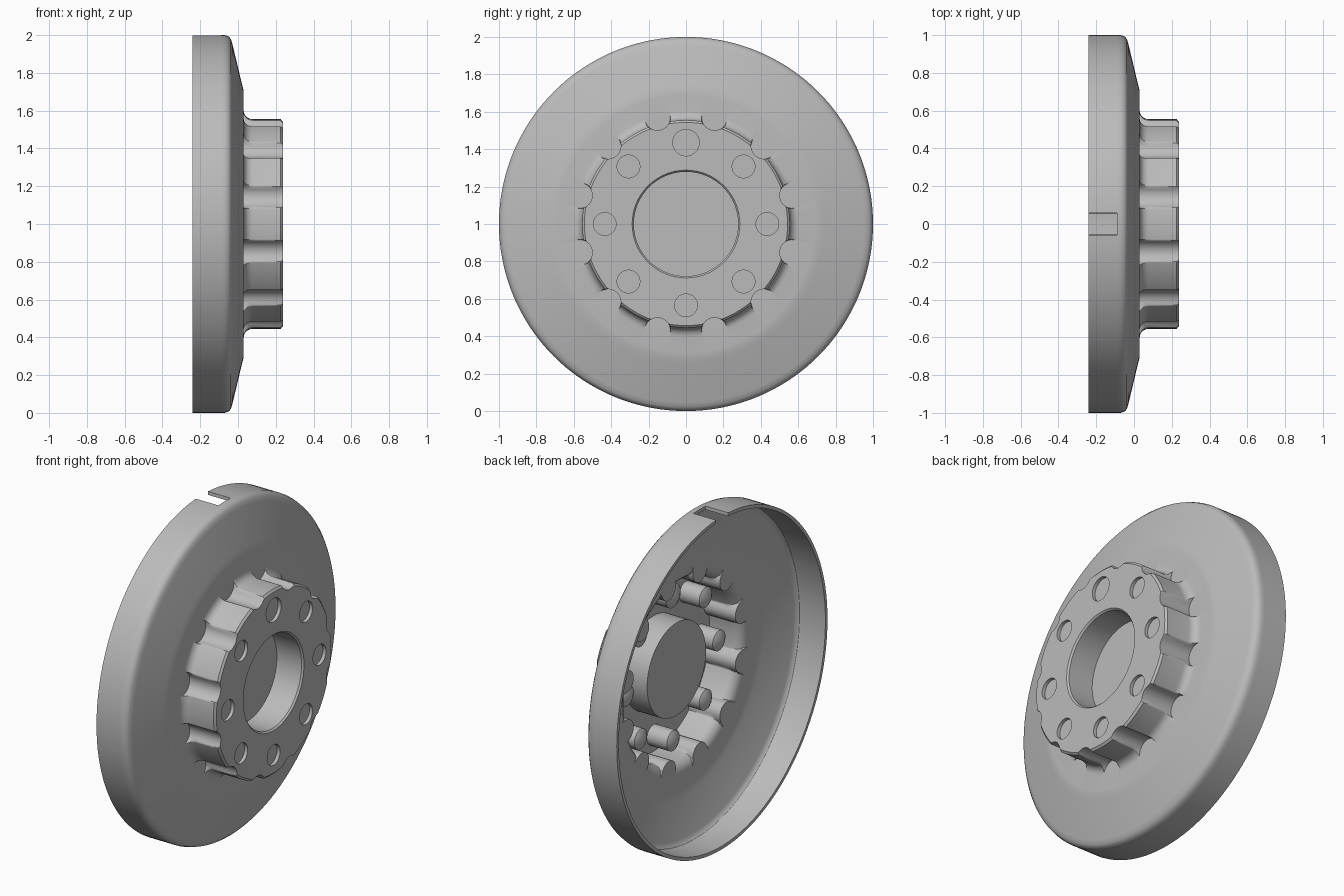
import bpy, bmesh, math
from math import sin, cos, pi, radians, atan2, hypot

cube = bpy.data.objects.get("Cube")
if cube:
    bpy.data.objects.remove(cube)

grey = bpy.data.materials.new("plain_grey")
grey.use_nodes = True
grey.diffuse_color = (0.5, 0.5, 0.5, 1)
grey.node_tree.nodes["Principled BSDF"].inputs["Base Color"].default_value = (0.5, 0.5, 0.5, 1)

WALL = 0.02            # sheet thickness
FACE_X = 0.237         # hub front face
TEETH = 12
SCALLOP_R, SCALLOP_AT = 0.069, 0.59
CUP_R = 0.288


def finish(name, bm):
    bmesh.ops.recalc_face_normals(bm, faces=bm.faces[:])
    mesh = bpy.data.meshes.new(name)
    bm.to_mesh(mesh)
    bm.free()
    obj = bpy.data.objects.new(name, mesh)
    mesh.materials.append(grey)
    bpy.context.collection.objects.link(obj)
    bpy.ops.object.select_all(action='DESELECT')
    obj.select_set(True)
    bpy.context.view_layer.objects.active = obj
    bpy.ops.object.shade_smooth_by_angle(angle=radians(33))
    return obj


def ring(bm, x, r, n, cy=0.0, cz=1.0):
    return [bm.verts.new((x, cy + r * cos(2 * pi * i / n), cz + r * sin(2 * pi * i / n)))
            for i in range(n)]


def bridge(bm, a, b):
    for i in range(len(a)):
        j = (i + 1) % len(a)
        bm.faces.new((a[i], a[j], b[j], b[i]))


def loop_edges(bm, loop):
    return [bm.edges.new((loop[i - 1], loop[i])) for i in range(len(loop))]


def fillet(radius, steps=5):
    """Concave blend between the dish and the hub wall."""
    return [(0.077 - radius * cos(pi / 2 * i / steps),
             0.602 - radius * sin(pi / 2 * i / steps)) for i in range(steps + 1)]


# Columns round the axis: (angle, scallop limit), finer inside each scallop
columns = []
for k in range(TEETH):
    base = 2 * pi * k / TEETH
    for d in (-7.6, -5.5, -3.3, 0, 3.3, 5.5, 7.6):
        columns.append((base + radians(d), 9.0))
    for i in range(13):
        phi = radians(-83 + 166 * i / 12)
        u, v = SCALLOP_AT - SCALLOP_R * cos(phi), SCALLOP_R * sin(phi)
        columns.append((base + pi / TEETH + atan2(v, u), hypot(u, v)))

# Profile (x, radius): inside of hub, inside of dish, lip, outside of dish, hub
inner = [(0.217, CUP_R - 0.009), (0.217, 0.535)]
inner += fillet(0.047 + WALL)[::-1]
inner += [(0.01, 0.69), (0.007, 0.715), (0.0, 0.742), (-0.05, 0.95),
          (-0.058, 0.968), (-0.07, 0.978), (-0.09, 0.98), (-0.24, 0.98)]
outer = [(-0.24, 1), (-0.09, 1), (-0.07, 1), (-0.05, 0.993), (-0.038, 0.98),
         (-0.03, 0.955), (0.02, 0.745), (0.028, 0.715), (0.03, 0.69)]
outer += fillet(0.047) + [(0.226, 0.555), (FACE_X, 0.543)]
profile = [(x, r, WALL) for x, r in inner] + [(x, r, 0) for x, r in outer]

bm = bmesh.new()
grid = []
for x, r, inset in profile:
    row = []
    for angle, limit in columns:
        rr = min(r, limit - inset) if 0.5 < r < 0.61 else r
        row.append(bm.verts.new((x, rr * cos(angle), 1 + rr * sin(angle))))
    grid.append(row)

# Skin the profile, leaving out the notch at the top of the rim
lip = len(inner)
per_tooth = len(columns) // TEETH
c0 = 3 * per_tooth + 2
c1 = c0 + 2
for p in range(len(grid) - 1):
    for c in range(len(columns)):
        if lip - 2 <= p <= lip and c0 <= c < c1:
            continue
        d = (c + 1) % len(columns)
        bm.faces.new((grid[p][c], grid[p][d], grid[p + 1][d], grid[p + 1][c]))

# Notch walls
for c in (c0, c1):
    bm.faces.new((grid[lip - 2][c], grid[lip - 1][c], grid[lip][c], grid[lip + 1][c]))
for c in range(c0, c1):
    bm.faces.new((grid[lip - 2][c], grid[lip - 2][c + 1],
                  grid[lip + 1][c + 1], grid[lip + 1][c]))

# Bolt sockets: (y, z, radius), the top one is wider
sockets = []
for k in range(8):
    a = k * pi / 4
    sockets.append((0.435 * cos(a), 1 + 0.435 * sin(a), 0.071 if k == 2 else 0.061))

# Hub face with its openings
last = grid[-1]
edges = [bm.edges.get((last[i - 1], last[i])) for i in range(len(last))]
edges += loop_edges(bm, ring(bm, FACE_X, CUP_R, 64))
for y, z, r in sockets:
    edges += loop_edges(bm, ring(bm, FACE_X, r, 32, y, z))
bmesh.ops.triangle_fill(bm, use_beauty=True, use_dissolve=False, edges=edges,
                        normal=(1, 0, 0))
finish("dish_and_hub", bm)

# Closed cup in the middle of the hub
bm = bmesh.new()
rings = [ring(bm, x, r, 64) for x, r in
         ((FACE_X, CUP_R), (FACE_X - 0.01, CUP_R - 0.009), (0.063, CUP_R - 0.009))]
bridge(bm, rings[0], rings[1])
bridge(bm, rings[1], rings[2])
bm.faces.new(rings[2])
finish("centre_cup", bm)

# Blind sockets with conical ends
for n, (y, z, r) in enumerate(sockets):
    bm = bmesh.new()
    top, low = ring(bm, FACE_X, r, 32, y, z), ring(bm, 0.085, r, 32, y, z)
    bridge(bm, top, low)
    tip = bm.verts.new((0.085 - 0.6 * r, y, z))
    for i in range(32):
        bm.faces.new((low[i - 1], low[i], tip))
    finish(f"bolt_socket_{n + 1}", bm)
